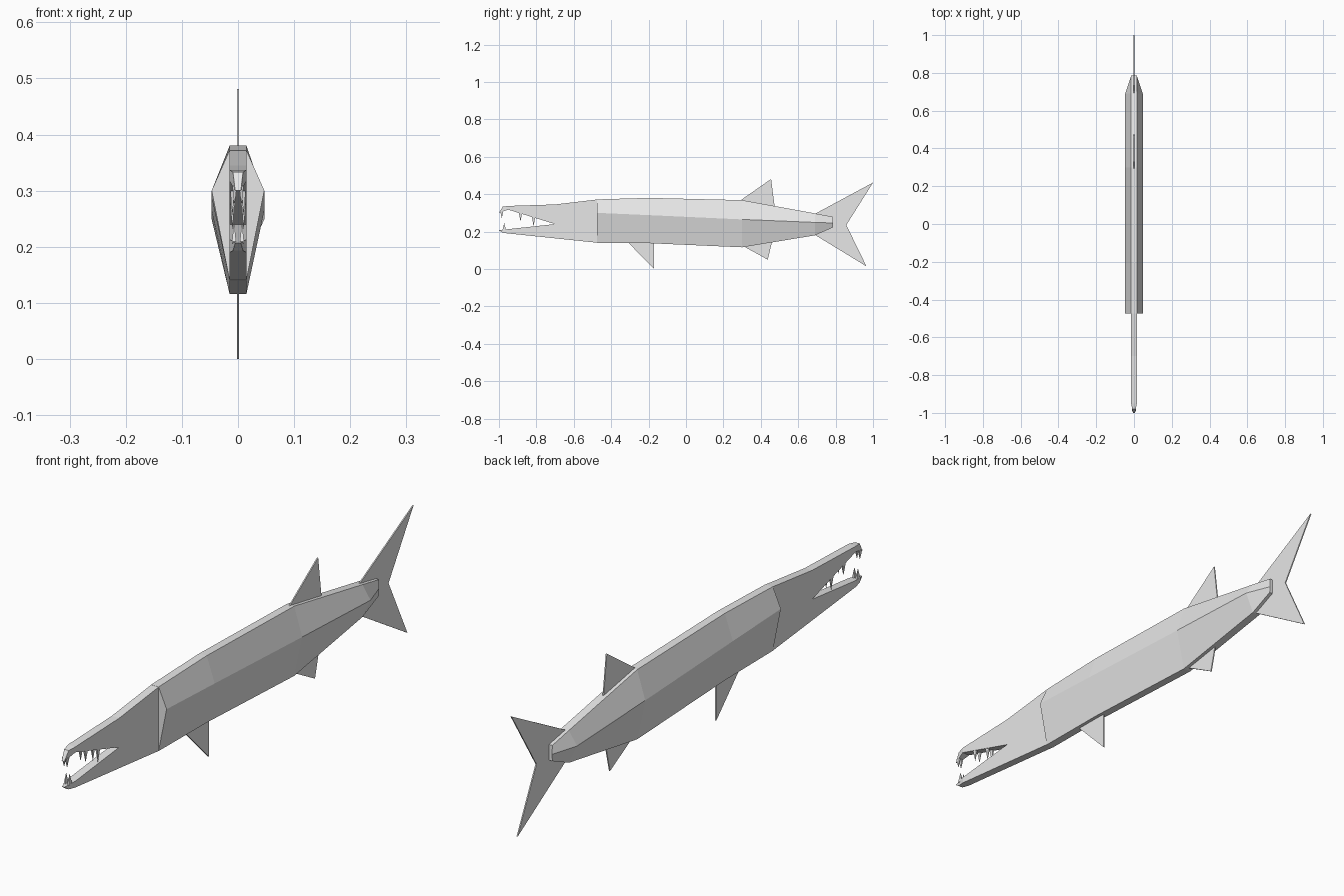
import bpy, bmesh

cube = bpy.data.objects.get("Cube")
if cube:
    bpy.data.objects.remove(cube, do_unlink=True)

grey = bpy.data.materials.new("pale grey")
grey.diffuse_color = (0.8, 0.8, 0.8, 1)
grey.use_nodes = True
bsdf = grey.node_tree.nodes["Principled BSDF"]
bsdf.inputs["Base Color"].default_value = (0.8, 0.8, 0.8, 1)
bsdf.inputs["Roughness"].default_value = 0.8


def finish(name, bm):
    bmesh.ops.recalc_face_normals(bm, faces=bm.faces)
    mesh = bpy.data.meshes.new(name)
    bm.to_mesh(mesh)
    bm.free()
    mesh.materials.append(grey)
    ob = bpy.data.objects.new(name, mesh)
    bpy.context.collection.objects.link(ob)
    return ob


def slab(name, points, faces, half):
    """Symmetric slab: side faces from (y, z) points, half thickness given by y."""
    bm = bmesh.new()
    sides = [[bm.verts.new((s * half(y), y, z)) for y, z in points] for s in (1, -1)]
    for vs in sides:
        for f in faces:
            bm.faces.new([vs[i] for i in f])
    # Close the rim along edges used by only one side face
    edges = [(f[i], f[(i + 1) % len(f)]) for f in faces for i in range(len(f))]
    for a, b in edges:
        if (b, a) not in edges:
            bm.faces.new((sides[0][a], sides[0][b], sides[1][b], sides[1][a]))
    return finish(name, bm)


def loft(name, rings):
    """Closed loft through rings of equal length."""
    bm = bmesh.new()
    rows = [[bm.verts.new(p) for p in r] for r in rings]
    n = len(rows[0])
    for a, b in zip(rows, rows[1:]):
        for i in range(n):
            j = (i + 1) % n
            bm.faces.new((a[i], a[j], b[j], b[i]))
    bm.faces.new(rows[0])
    bm.faces.new(rows[-1])
    return finish(name, bm)


# Body: y, top z, ridge z, bottom z, ridge half width
EDGE = 0.015
stations = [
    (-0.475, 0.372, 0.300, 0.140, 0.047),
    (-0.20, 0.380, 0.288, 0.138, 0.047),
    (0.30, 0.368, 0.265, 0.116, 0.047),
    (0.69, 0.297, 0.249, 0.180, 0.047),
    (0.785, 0.279, 0.246, 0.222, 0.014),
]
loft("body", [
    [(EDGE, y, t), (w, y, r), (EDGE, y, b), (-EDGE, y, b), (-w, y, r), (-EDGE, y, t)]
    for y, t, r, b, w in stations])


# Head with open jaws, narrowing at the tips
def head_half(y):
    return EDGE if y > -0.95 else EDGE - 0.010 * (-0.95 - y) / 0.05


head_points = [
    (-0.47, 0.372), (-0.70, 0.345), (-0.95, 0.337), (-0.98, 0.333), (-1.0, 0.300),
    (-0.95, 0.317), (-0.70, 0.240), (-0.95, 0.213), (-1.0, 0.207), (-0.98, 0.193),
    (-0.95, 0.190), (-0.47, 0.140)]
slab("head", head_points,
     [(0, 1, 6, 11), (1, 2, 5, 6), (2, 3, 4, 5), (6, 7, 10, 11), (7, 8, 9, 10)],
     head_half)

# Teeth: y, root z, tip z, half length, side offset
teeth = [("upper_front_tooth", -0.985, 0.308, 0.272, 0.008, 0.006),
         ("upper_middle_tooth", -0.885, 0.302, 0.254, 0.009, 0.010),
         ("upper_back_tooth", -0.815, 0.280, 0.228, 0.009, 0.010),
         ("lower_front_tooth", -0.972, 0.206, 0.246, 0.010, 0.007)]
for name, y, root, tip, r, off in teeth:
    for side, s in (("left", 1), ("right", -1)):
        bm = bmesh.new()
        x, h = s * off, 0.004
        base = [bm.verts.new((x + a * h, y + b * r, root))
                for a, b in ((1, 1), (1, -1), (-1, -1), (-1, 1))]
        apex = bm.verts.new((x, y, tip))
        bm.faces.new(base)
        for i in range(4):
            bm.faces.new((base[i], base[(i + 1) % 4], apex))
        finish(f"{side}_{name}", bm)

# Thin fins along the centre line
fins = {
    "dorsal_fin": ([(0.29, 0.366), (0.455, 0.481), (0.475, 0.325)], [(0, 1, 2)]),
    "pelvic_fin": ([(-0.31, 0.142), (-0.17, 0.0), (-0.17, 0.142)], [(0, 1, 2)]),
    "anal_fin": ([(0.31, 0.120), (0.437, 0.050), (0.46, 0.145)], [(0, 1, 2)]),
    "tail_fin": ([(0.69, 0.295), (1.0, 0.462), (0.857, 0.235), (0.965, 0.014),
                  (0.69, 0.182)], [(0, 1, 2), (0, 2, 4), (2, 3, 4)]),
}
for name, (points, faces) in fins.items():
    slab(name, points, faces, lambda y: 0.0022)
